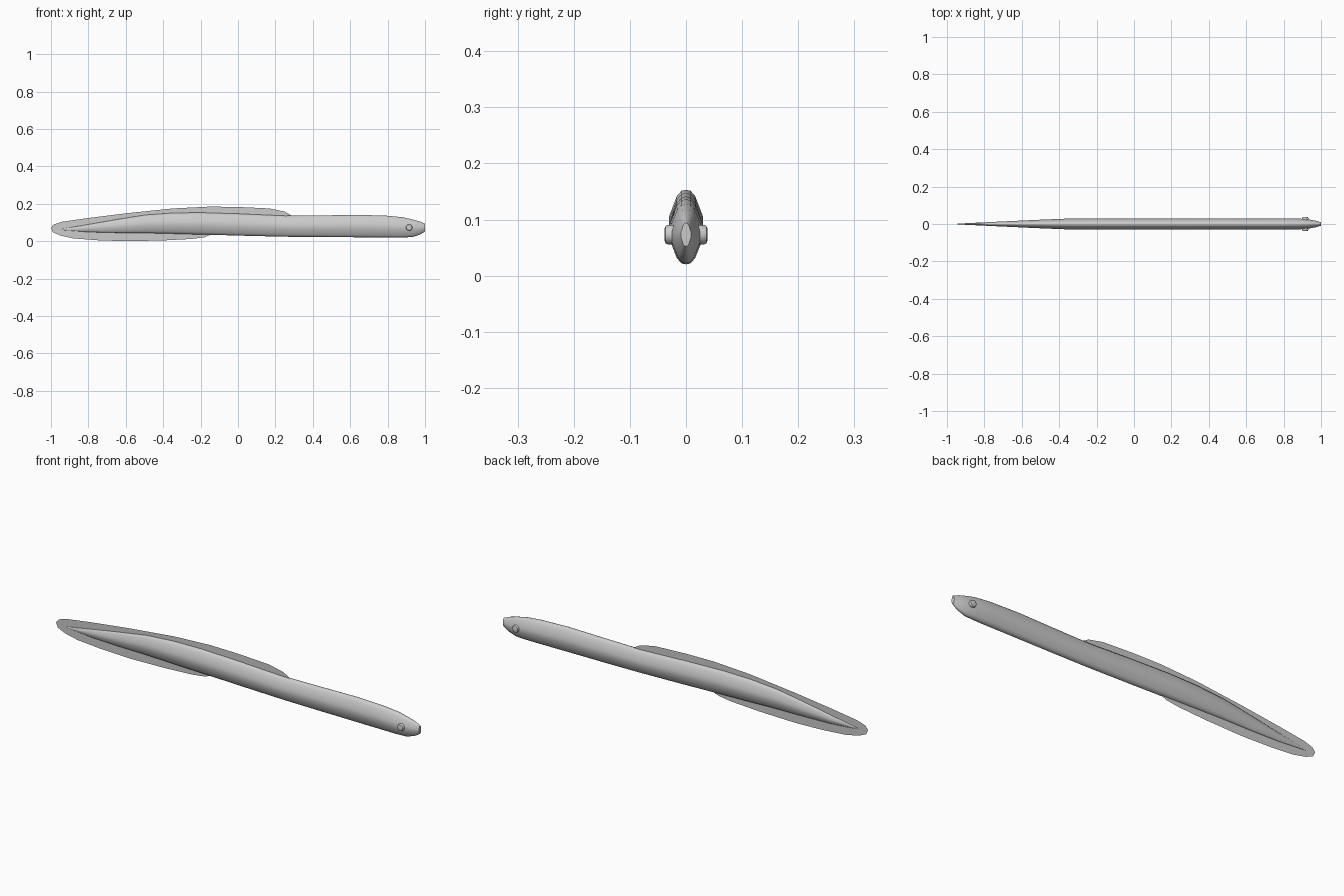
import bpy, bmesh, math
from mathutils import Matrix

if "Cube" in bpy.data.objects:
    bpy.data.objects.remove(bpy.data.objects["Cube"])


def finish(bm, name, angle=None):
    bmesh.ops.recalc_face_normals(bm, faces=bm.faces[:])
    mesh = bpy.data.meshes.new(name)
    bm.to_mesh(mesh)
    bm.free()
    ob = bpy.data.objects.new(name, mesh)
    bpy.context.collection.objects.link(ob)
    if angle:
        bpy.ops.object.select_all(action='DESELECT')
        ob.select_set(True)
        bpy.context.view_layer.objects.active = ob
        bpy.ops.object.shade_smooth_by_angle(angle=math.radians(angle))
    return ob


# Body stations: x, bottom z, top z, half width
stations = [
    (1.0, .052, .094, .009), (.97, .034, .106, .018), (.93, .022, .117, .025),
    (.88, .020, .128, .029), (.8, .020, .136, .030), (.65, .021, .141, .030),
    (.45, .022, .138, .030), (.25, .024, .136, .030), (0, .030, .147, .030),
    (-.2, .036, .153, .030), (-.35, .040, .151, .029), (-.5, .044, .140, .023),
    (-.65, .045, .116, .016), (-.8, .049, .090, .009), (-.945, .060, .065, .002),
]
half = [(0, 1), (.27, .97), (.55, .8), (1, .2), (1, -.2), (.55, -.8), (.27, -.97), (0, -1)]
section = half + [(-y, z) for y, z in half[-2:0:-1]]

# Body: lofted cross-sections with capped ends
bm = bmesh.new()
rings = [[bm.verts.new((x, y * w, (lo + hi) / 2 + z * (hi - lo) / 2)) for y, z in section]
         for x, lo, hi, w in stations]
n = len(section)
for a, b in zip(rings, rings[1:]):
    for i in range(n):
        j = (i + 1) % n
        bm.faces.new((a[i], a[j], b[j], b[i]))
bm.faces.new(rings[0])
bm.faces.new(rings[-1])
finish(bm, "body", 50)

# Fin: one flat sheet, outer edge paired with an inner edge just inside the body
dorsal = [(.29, .135), (.25, .158), (.17, .175), (0, .183), (-.15, .185), (-.35, .175),
          (-.6, .149), (-.8, .124), (-.94, .104), (-.985, .090), (-1.0, .072)]
ventral = [(-.15, .033), (-.18, .021), (-.25, .012), (-.4, .004), (-.6, .0), (-.75, .005),
           (-.88, .015), (-.95, .030), (-.99, .048), (-1.0, .072)]


def middle(x):
    for (x0, l0, h0, _), (x1, l1, h1, _) in zip(stations, stations[1:]):
        if x1 <= x <= x0:
            t = (x0 - x) / (x0 - x1)
            return ((l0 + h0) * (1 - t) + (l1 + h1) * t) / 2
    return .063


bm = bmesh.new()
for edge in (dorsal, ventral):
    outer = [bm.verts.new((x, 0, z)) for x, z in edge]
    inner = [bm.verts.new((max(x, -.99), 0, middle(x))) for x, z in edge]
    for i in range(len(edge) - 1):
        bm.faces.new((outer[i], outer[i + 1], inner[i + 1], inner[i]))
bmesh.ops.remove_doubles(bm, verts=bm.verts[:], dist=.0001)
finish(bm, "fin")

# Eyes: small bevelled discs on both sides
for side, name in ((1, "eye_left"), (-1, "eye_right")):
    bm = bmesh.new()
    bmesh.ops.create_cone(bm, cap_ends=True, segments=10, radius1=.0175, radius2=.0175,
                          depth=.022,
                          matrix=Matrix.Translation((.915, side * .027, .073))
                          @ Matrix.Rotation(math.radians(90), 4, 'X'))
    rim = [e for e in bm.edges if all(v.co.y * side > .03 for v in e.verts)]
    bmesh.ops.bevel(bm, geom=rim, offset=.006, segments=2, profile=.5, affect='EDGES')
    finish(bm, name, 40)
